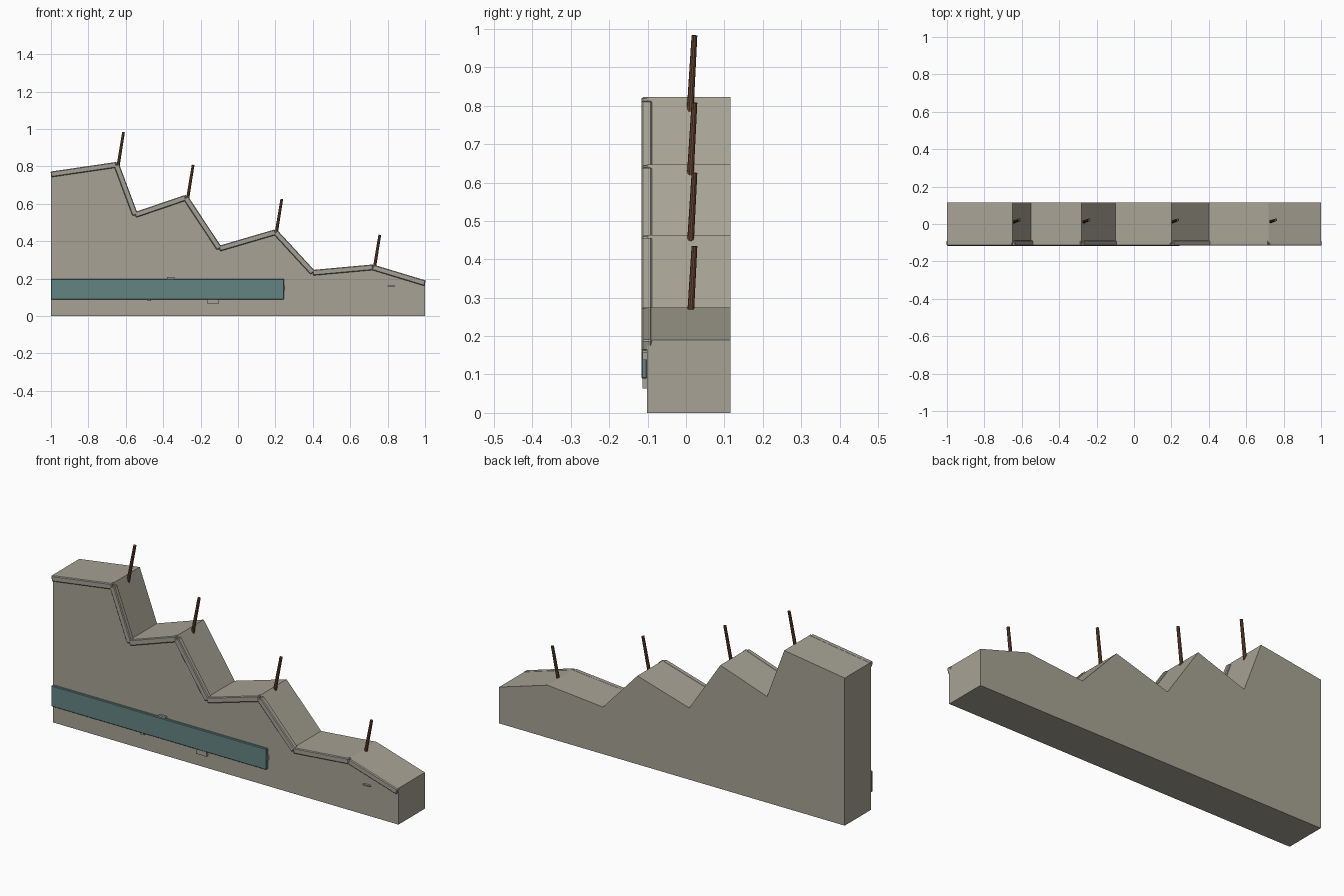
import bpy, bmesh, math
from mathutils import Vector, Matrix

if "Cube" in bpy.data.objects:
    bpy.data.objects.remove(bpy.data.objects["Cube"])


def material(name, rgb):
    m = bpy.data.materials.new(name)
    m.diffuse_color = (*rgb, 1)
    m.use_nodes = True
    m.node_tree.nodes["Principled BSDF"].inputs["Base Color"].default_value = m.diffuse_color
    return m


STONE = material("warm_grey_stone", (0.39, 0.365, 0.30))
EDGE = material("edge_stone", (0.37, 0.355, 0.30))
TEAL = material("dull_teal", (0.125, 0.23, 0.225))
WOOD = material("brown_wood", (0.17, 0.075, 0.04))


def finish(name, bm, mat):
    bmesh.ops.recalc_face_normals(bm, faces=bm.faces)
    me = bpy.data.meshes.new(name)
    bm.to_mesh(me)
    bm.free()
    ob = bpy.data.objects.new(name, me)
    bpy.context.collection.objects.link(ob)
    me.materials.append(mat)
    return ob


def box(name, centre, size, mat, angle=0.0, bevel=0.0):
    bm = bmesh.new()
    bmesh.ops.create_cube(bm, size=1, matrix=Matrix.Translation(centre)
                          @ Matrix.Rotation(angle, 4, 'Y') @ Matrix.Diagonal((*size, 1)))
    ob = finish(name, bm, mat)
    if bevel:
        mod = ob.modifiers.new("Bevel", 'BEVEL')
        mod.width = bevel
        mod.segments = 1
    return ob


# Stepped wall: ridge profile extruded through the depth
ridge = [(-1, 0.772), (-0.65, 0.823), (-0.55, 0.555), (-0.28, 0.647), (-0.10, 0.375),
         (0.20, 0.463), (0.40, 0.246), (0.72, 0.275), (1, 0.19)]
FRONT, BACK = -0.102, 0.116
bm = bmesh.new()
face = bm.faces.new([bm.verts.new((x, FRONT, z)) for x, z in ridge + [(1, 0), (-1, 0)]])
ext = bmesh.ops.extrude_face_region(bm, geom=[face])
bmesh.ops.translate(bm, vec=(0, BACK - FRONT, 0),
                    verts=[v for v in ext["geom"] if isinstance(v, bmesh.types.BMVert)])
finish("cliff_body", bm, STONE)

# Edge trim: one bevelled bar along each ridge segment
for i, ((x0, z0), (x1, z1)) in enumerate(zip(ridge, ridge[1:])):
    length = math.hypot(x1 - x0, z1 - z0)
    box(f"edge_trim_{i}", ((x0 + x1) / 2, -0.102, (z0 + z1) / 2 - 0.0145),
        (length, 0.028, 0.03), EDGE, -math.atan2(z1 - z0, x1 - x0), 0.004)

# Long front band
box("front_band", (-0.377, -0.109, 0.144), (1.245, 0.015, 0.11), TEAL, 0, 0.003)

# Small stone chips peeking out around the band
for i, (x, z, w, h) in enumerate([(-0.36, 0.195, 0.04, 0.028), (-0.475, 0.088, 0.02, 0.016),
                                  (-0.133, 0.08, 0.06, 0.032), (0.235, 0.15, 0.03, 0.025),
                                  (0.82, 0.16, 0.04, 0.006)]):
    box(f"stone_chip_{i}", (x, -0.105, z), (w, 0.016, h), STONE)

# Leaning stakes, one per peak
for i, (x, z) in enumerate([(-0.612, 0.983), (-0.24, 0.808), (0.234, 0.625), (0.758, 0.434)]):
    top = Vector((x, 0.022, z))
    bottom = top - Vector((0.034, 0.012, 0.21))
    axis = top - bottom
    bm = bmesh.new()
    bmesh.ops.create_cone(bm, cap_ends=True, segments=10, radius1=0.009, radius2=0.0075,
                          depth=axis.length, matrix=Matrix.Translation((top + bottom) / 2)
                          @ axis.to_track_quat('Z', 'Y').to_matrix().to_4x4())
    finish(f"stake_{i}", bm, WOOD)
